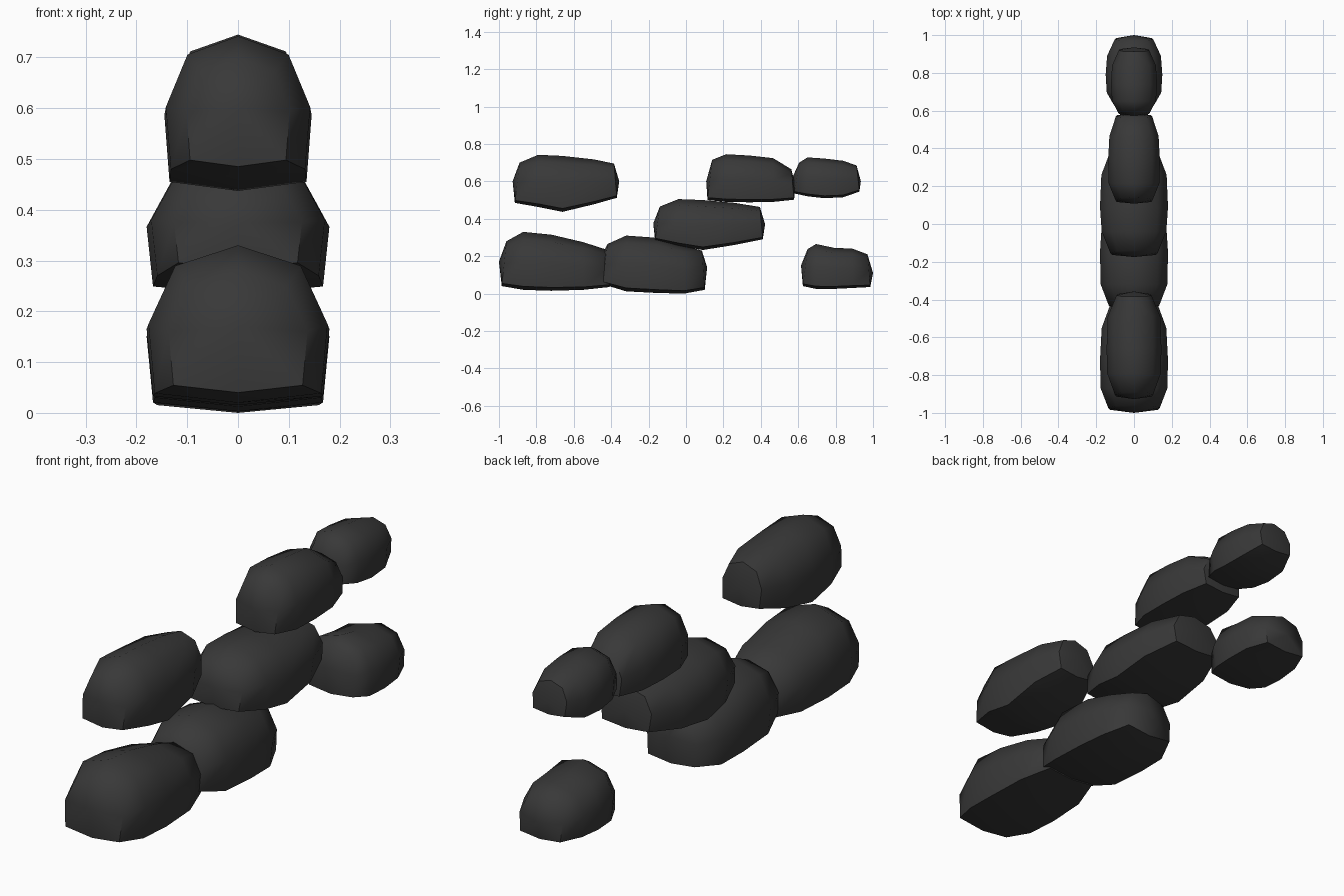
import bpy, bmesh, math

mat = bpy.data.materials.new("dark_charcoal")
mat.diffuse_color = (0.04, 0.04, 0.04, 1)
mat.roughness = 0.8

# Half cross-section: (share of half width, share of height), bottom to top
HALF = [(0, 0.0), (0.93, 0.06), (1.0, 0.5), (0.7, 0.87), (0, 1.0)]
SECTION = HALF + [(-x, z) for x, z in HALF[-2:0:-1]]


def stone(name, width, tips, stations):
    """Loft a rounded stone along y. stations: y, bottom z, top z, width share."""
    bm = bmesh.new()
    rings = []
    last = len(stations) - 1
    for i, (y, zb, zt, ws) in enumerate(stations):
        # end rings lean inwards at the top
        lean = {0: 0.025, last: -0.015}.get(i, 0)
        rings.append([bm.verts.new((x * width * ws, y + lean * z, zb + (zt - zb) * z))
                      for x, z in SECTION])
    n = len(SECTION)
    for a, b in zip(rings, rings[1:]):
        for k in range(n):
            bm.faces.new((a[k], a[(k + 1) % n], b[(k + 1) % n], b[k]))
    # domed ends
    for ring, (y, z) in zip((rings[0], rings[-1]), tips):
        tip = bm.verts.new((0, y, z))
        for k in range(n):
            bm.faces.new((ring[k], ring[(k + 1) % n], tip))
    bmesh.ops.recalc_face_normals(bm, faces=bm.faces)
    me = bpy.data.meshes.new(name)
    bm.to_mesh(me)
    bm.free()
    me.materials.append(mat)
    ob = bpy.data.objects.new(name, me)
    bpy.context.collection.objects.link(ob)
    me.shade_smooth()
    me.set_sharp_from_angle(angle=math.radians(55))


# Lower run
stone("lower_front_stone", 0.18, [(-1.0, 0.17), (-0.39, 0.14)],
      [(-0.985, 0.04, 0.28, 0.76), (-0.87, 0.02, 0.33, 0.98), (-0.72, 0.015, 0.315, 1),
       (-0.55, 0.02, 0.275, 0.95), (-0.41, 0.035, 0.235, 0.68)])
stone("lower_middle_stone", 0.18, [(-0.455, 0.19), (0.113, 0.14)],
      [(-0.445, 0.05, 0.265, 0.74), (-0.32, 0.012, 0.31, 0.98), (-0.15, 0.003, 0.298, 1),
       (-0.01, 0.0, 0.255, 0.95), (0.1, 0.02, 0.23, 0.66)])
stone("lower_back_stone", 0.15, [(0.615, 0.15), (1.0, 0.11)],
      [(0.625, 0.04, 0.238, 0.74), (0.695, 0.025, 0.265, 0.96), (0.79, 0.025, 0.245, 1),
       (0.89, 0.03, 0.24, 0.95), (0.985, 0.035, 0.21, 0.68)])
# Middle step
stone("middle_stone", 0.18, [(-0.175, 0.375), (0.423, 0.37)],
      [(-0.165, 0.285, 0.465, 0.7), (-0.04, 0.255, 0.505, 0.95), (0.09, 0.233, 0.5, 1),
       (0.26, 0.26, 0.485, 0.96), (0.41, 0.29, 0.463, 0.66)])
# Upper run
stone("upper_front_stone", 0.145, [(-0.927, 0.6), (-0.357, 0.6)],
      [(-0.915, 0.485, 0.7, 0.7), (-0.79, 0.463, 0.742, 0.98), (-0.66, 0.437, 0.736, 1),
       (-0.49, 0.478, 0.717, 0.96), (-0.37, 0.512, 0.695, 0.64)])
stone("upper_middle_stone", 0.137, [(0.108, 0.6), (0.585, 0.58)],
      [(0.115, 0.5, 0.715, 0.72), (0.215, 0.49, 0.745, 0.98), (0.34, 0.488, 0.738, 1),
       (0.465, 0.49, 0.724, 0.95), (0.578, 0.502, 0.665, 0.7)])
stone("upper_back_stone", 0.122, [(0.573, 0.63), (0.935, 0.6)],
      [(0.58, 0.535, 0.7, 0.7), (0.65, 0.52, 0.728, 0.95), (0.74, 0.51, 0.722, 1),
       (0.84, 0.515, 0.71, 0.95), (0.927, 0.545, 0.685, 0.66)])
